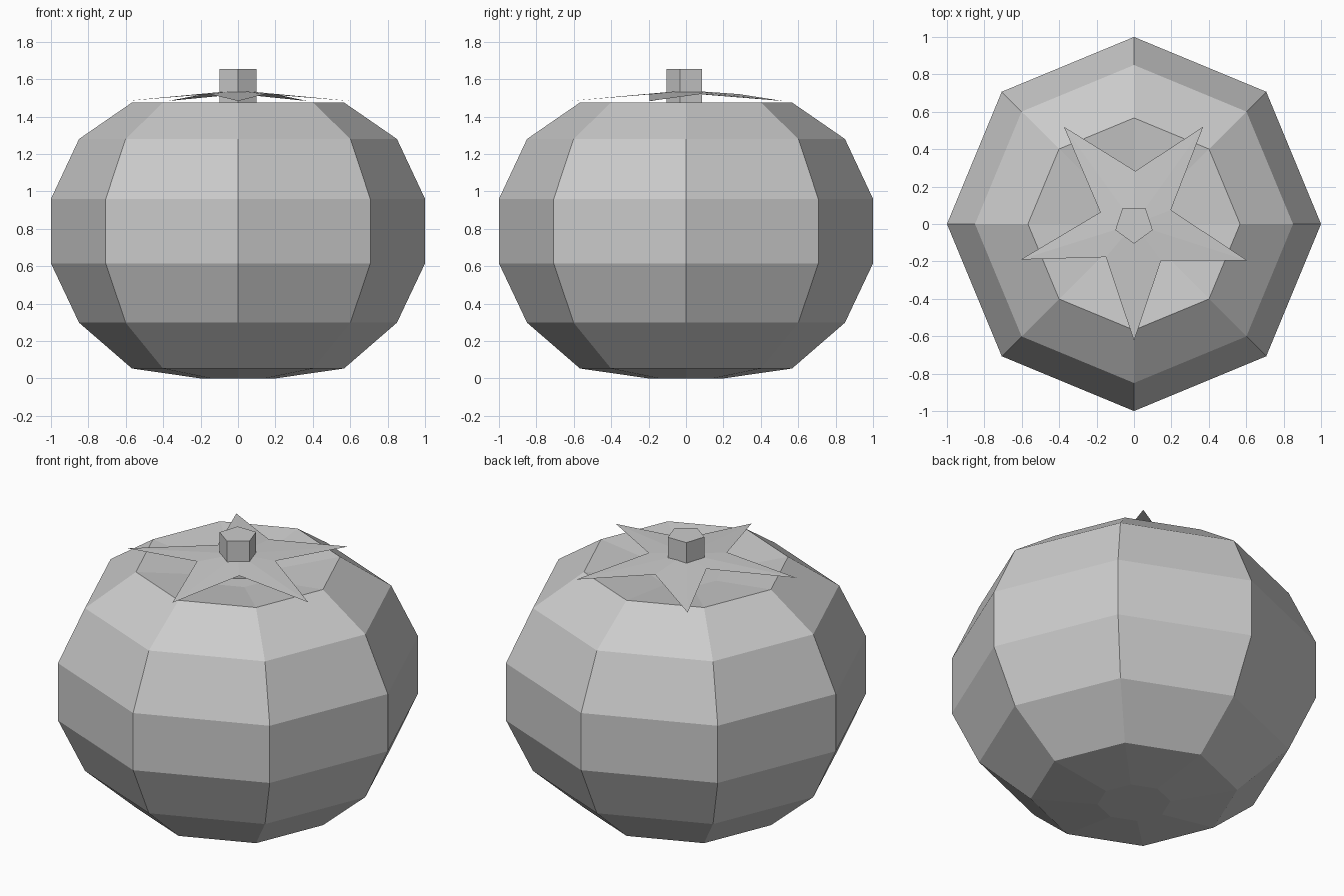
import bpy, bmesh
from math import sin, cos, pi

if "Cube" in bpy.data.objects:
    bpy.data.objects.remove(bpy.data.objects["Cube"])


def make(name, bm):
    bmesh.ops.recalc_face_normals(bm, faces=bm.faces)
    me = bpy.data.meshes.new(name)
    bm.to_mesh(me)
    bm.free()
    ob = bpy.data.objects.new(name, me)
    bpy.context.collection.objects.link(ob)
    return ob


def lathe(name, profile, n, start):
    """Stack of n-sided rings (radius, z), capped at both ends."""
    bm = bmesh.new()
    rings = [[bm.verts.new((r * cos(start + 2 * pi * i / n),
                            r * sin(start + 2 * pi * i / n), z))
              for i in range(n)] for r, z in profile]
    for a, b in zip(rings, rings[1:]):
        for i in range(n):
            j = (i + 1) % n
            bm.faces.new((a[i], a[j], b[j], b[i]))
    bm.faces.new(rings[0][::-1])
    bm.faces.new(rings[-1])
    return make(name, bm)


# Eight-sided fruit body with a shallow dip on top
lathe("fruit_body", [(0.2, 0), (0.567, 0.053), (0.85, 0.298), (1, 0.615),
                     (1, 0.96), (0.85, 1.28), (0.567, 1.475), (0.2, 1.43)],
      8, 0)

# Five-sided stem
lathe("stem", [(0.105, 1.43), (0.105, 1.655)], 5, -pi / 2)

# Slightly uneven star of drooping leaves, alternating tip and notch
outline = [(0, -0.625), (0.145, -0.195), (0.605, -0.195), (0.197, 0.075),
           (0.37, 0.52), (0.007, 0.283), (-0.375, 0.52), (-0.18, 0.063),
           (-0.605, -0.19), (-0.15, -0.177)]
bm = bmesh.new()
centre = bm.verts.new((0, 0, 1.54))
rim = [bm.verts.new((x, y, 1.52 if i % 2 else 1.483))
       for i, (x, y) in enumerate(outline)]
for i in range(10):
    bm.faces.new((centre, rim[i], rim[(i + 1) % 10]))
make("leaf_star", bm)
